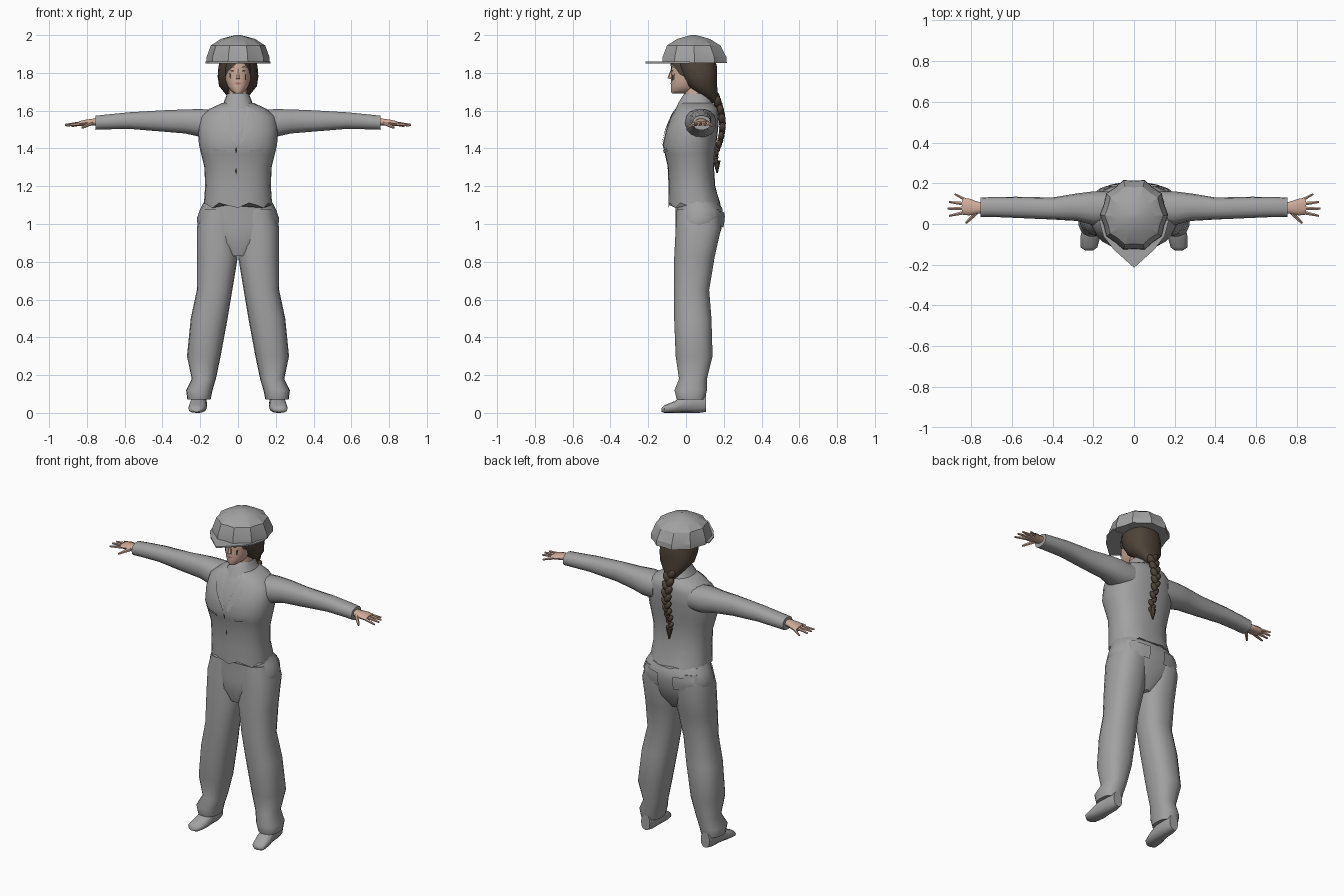
import bpy, bmesh, math
from mathutils import Vector, Matrix
from mathutils.bvhtree import BVHTree

if "Cube" in bpy.data.objects:
    bpy.data.objects.remove(bpy.data.objects["Cube"])


def material(name, colour):
    mat = bpy.data.materials.new(name)
    mat.use_nodes = True
    mat.diffuse_color = (*colour, 1)
    mat.node_tree.nodes["Principled BSDF"].inputs["Base Color"].default_value = (*colour, 1)
    return mat


CLOTH = material("grey cloth", (0.36, 0.36, 0.36))
SKIN = material("skin", (0.62, 0.41, 0.32))
HAIR = material("dark brown hair", (0.075, 0.056, 0.04))
LIPS = material("lips", (0.46, 0.2, 0.17))
DARK = material("dark details", (0.04, 0.035, 0.03))


def finish(name, bm, mat, angle=50):
    bmesh.ops.recalc_face_normals(bm, faces=bm.faces)
    mesh = bpy.data.meshes.new(name)
    bm.to_mesh(mesh)
    bm.free()
    mesh.materials.append(mat)
    obj = bpy.data.objects.new(name, mesh)
    bpy.context.collection.objects.link(obj)
    for other in bpy.context.selected_objects:
        other.select_set(False)
    obj.select_set(True)
    bpy.context.view_layer.objects.active = obj
    bpy.ops.object.shade_smooth_by_angle(angle=math.radians(angle))
    return obj


def add_loft(bm, rows, axis="z", sides=18, square=0.85, side=1, pleat=0.0, caps=True):
    """Each row: position on the axis, then low and high extents on the other two."""
    def power(value):
        return math.copysign(abs(value) ** square, value)
    rings = []
    for t, a0, a1, b0, b1 in rows:
        ring = []
        for i in range(sides):
            turn = math.tau * i / sides
            size = 1 - pleat * (i % 2)
            a = (a0 + a1) / 2 + (a1 - a0) / 2 * power(math.cos(turn)) * size
            b = (b0 + b1) / 2 + (b1 - b0) / 2 * power(math.sin(turn)) * size
            x, y, z = {"z": (a, b, t), "x": (t, a, b), "y": (a, t, b)}[axis]
            ring.append(bm.verts.new((x * side, y, z)))
        rings.append(ring)
    for low, high in zip(rings, rings[1:]):
        for i in range(sides):
            j = (i + 1) % sides
            bm.faces.new((low[i], low[j], high[j], high[i]))
    if caps:
        bm.faces.new(rings[0])
        bm.faces.new(rings[-1])
    return rings


def loft(name, mat, rows, angle=50, **options):
    bm = bmesh.new()
    add_loft(bm, rows, **options)
    return finish(name, bm, mat, angle)


def even(rows):
    """Rows of height, half width, front and back, centred on x."""
    return [(z, -w, w, y0, y1) for z, w, y0, y1 in rows]


def add_rod(bm, start, end, r0, r1, sides=6):
    start, end = Vector(start), Vector(end)
    way = end - start
    place = Matrix.Translation((start + end) / 2) @ way.to_track_quat("Z", "Y").to_matrix().to_4x4()
    bmesh.ops.create_cone(bm, cap_ends=True, segments=sides, radius1=r0, radius2=r1,
                          depth=way.length, matrix=place)


def patch(name, target, outline, mat, front=True, lift=0.004, cuts=3):
    """Lay a thin outlined sheet on the front or back of another part."""
    tree = BVHTree.FromPolygons([v.co for v in target.data.vertices],
                                [p.vertices[:] for p in target.data.polygons])
    bm = bmesh.new()
    bm.faces.new([bm.verts.new((x, 0, z)) for x, z in outline])
    bmesh.ops.triangulate(bm, faces=bm.faces)
    bmesh.ops.subdivide_edges(bm, edges=bm.edges, cuts=cuts, use_grid_fill=True)
    way = Vector((0, 1 if front else -1, 0))
    for v in bm.verts:
        hit = tree.ray_cast(v.co - way, way)[0] or tree.find_nearest(v.co - way * 0.1)[0]
        v.co = hit - way * lift
    return finish(name, bm, mat)


# Jacket body with a ragged hem
bm = bmesh.new()
rings = add_loft(bm, even([
    (1.1, 0.182, -0.092, 0.185), (1.2, 0.174, -0.093, 0.155), (1.3, 0.178, -0.096, 0.148),
    (1.37, 0.195, -0.112, 0.153), (1.42, 0.207, -0.124, 0.16), (1.5, 0.212, -0.105, 0.17),
    (1.57, 0.2, -0.078, 0.174), (1.61, 0.15, -0.055, 0.168), (1.64, 0.085, -0.035, 0.14)]),
    sides=24)
for i, vert in enumerate(rings[0]):
    vert.co.z += (-0.015, 0.012, 0.0)[i % 3]
jacket = finish("jacket", bm, CLOTH)
loft("collar", CLOTH, even([(1.6, 0.11, -0.06, 0.16), (1.645, 0.075, -0.04, 0.14),
                            (1.69, 0.058, -0.01, 0.12)]), caps=False)

# Trousers
seat = loft("trouser_seat", CLOTH, even([
    (0.83, 0.05, -0.04, 0.12), (0.9, 0.15, -0.058, 0.165), (0.97, 0.212, -0.058, 0.188),
    (1.03, 0.218, -0.057, 0.198), (1.08, 0.2, -0.058, 0.195), (1.14, 0.168, -0.06, 0.155)]))
leg_rows = [
    (0.07, 0.145, 0.268, -0.05, 0.1), (0.12, 0.135, 0.275, -0.062, 0.112),
    (0.18, 0.117, 0.245, -0.038, 0.112), (0.3, 0.092, 0.27, -0.056, 0.142),
    (0.5, 0.055, 0.25, -0.064, 0.136), (0.65, 0.03, 0.218, -0.066, 0.124),
    (0.82, 0.002, 0.218, -0.064, 0.152), (0.98, 0.0, 0.218, -0.056, 0.188),
    (1.08, 0.01, 0.19, -0.05, 0.18)]
shoe_rows = [
    (-0.13, 0.2, 0.24, 0.005, 0.025), (-0.115, 0.18, 0.262, 0.0, 0.04),
    (-0.06, 0.165, 0.262, 0.0, 0.062), (0.0, 0.165, 0.25, 0.0, 0.1),
    (0.07, 0.165, 0.245, 0.0, 0.11), (0.105, 0.175, 0.235, 0.005, 0.1)]
arm_rows = [
    (0.12, 0.0, 0.16, 1.46, 1.605), (0.2, -0.005, 0.16, 1.46, 1.61),
    (0.28, 0.015, 0.15, 1.478, 1.608), (0.4, 0.022, 0.13, 1.488, 1.603),
    (0.58, 0.03, 0.134, 1.503, 1.592), (0.7, 0.035, 0.132, 1.5, 1.58),
    (0.755, 0.035, 0.13, 1.498, 1.574)]
palm_rows = [
    (0.72, 0.055, 0.105, 1.522, 1.56), (0.77, 0.05, 0.11, 1.522, 1.558),
    (0.81, 0.042, 0.125, 1.52, 1.552), (0.845, 0.046, 0.128, 1.518, 1.544)]
fingers = [((0.775, 0.055, 1.535), (0.825, 0.005, 1.51), 0.012),
           ((0.84, 0.055, 1.53), (0.908, 0.04, 1.522), 0.01),
           ((0.84, 0.077, 1.532), (0.915, 0.075, 1.525), 0.01),
           ((0.84, 0.1, 1.532), (0.908, 0.108, 1.525), 0.01),
           ((0.83, 0.12, 1.53), (0.88, 0.147, 1.518), 0.009)]

# Limbs and paired details
for side, label in ((1, "left"), (-1, "right")):
    loft(label + "_trouser_leg", CLOTH, leg_rows, side=side)
    loft(label + "_shoe", CLOTH, shoe_rows, axis="y", side=side, sides=12)
    loft(label + "_sleeve", CLOTH, arm_rows, axis="x", side=side, sides=14)
    bm = bmesh.new()
    add_loft(bm, palm_rows, axis="x", side=side, sides=10)
    for start, end, radius in fingers:
        flip = Vector((side, 1, 1))
        add_rod(bm, flip * Vector(start), flip * Vector(end), radius, radius * 0.55)
    finish(label + "_hand", bm, SKIN)

    def mirrored(points):
        return [(x * side, z) for x, z in points]
    patch(label + "_lapel", jacket, mirrored(
        [(0.05, 1.63), (0.1, 1.59), (0.085, 1.53), (0.012, 1.42), (0.012, 1.46)]), CLOTH, lift=0.007)
    patch(label + "_chest_pocket", jacket, mirrored(
        [(0.06, 1.39), (0.13, 1.4), (0.13, 1.385), (0.06, 1.375)]), CLOTH, lift=0.007)
    patch(label + "_back_pocket", seat, mirrored(
        [(0.05, 1.06), (0.17, 1.07), (0.17, 0.99), (0.05, 0.98)]), CLOTH, front=False, lift=0.01)
for z in (1.39, 1.28):
    patch("button", jacket, [(-0.016, z), (-0.01, z + 0.02), (-0.004, z), (-0.01, z - 0.02)], DARK)

# Head and face
loft("neck", SKIN, even([(1.6, 0.055, 0.0, 0.11), (1.73, 0.048, -0.01, 0.1)]))
head = loft("head", SKIN, even([
    (1.692, 0.02, -0.075, 0.01), (1.705, 0.04, -0.08, 0.05), (1.73, 0.056, -0.08, 0.09),
    (1.76, 0.066, -0.08, 0.11), (1.8, 0.071, -0.078, 0.13), (1.84, 0.072, -0.08, 0.14),
    (1.9, 0.06, -0.06, 0.12)]), sides=24, square=0.9)
bm = bmesh.new()
add_rod(bm, (0, -0.086, 1.768), (0, -0.074, 1.822), 0.013, 0.005)
finish("nose", bm, SKIN)
patch("mouth", head, [(-0.022, 1.745), (0, 1.752), (0.022, 1.745), (0, 1.736)], LIPS, lift=0.003)
for side, label in ((1, "left"), (-1, "right")):
    patch(label + "_eye", head, [(side * x, z) for x, z in (
        (0.018, 1.81), (0.03, 1.816), (0.042, 1.811), (0.03, 1.806))], DARK, lift=0.003)
    patch(label + "_eyebrow", head, [(side * x, z) for x, z in (
        (0.014, 1.828), (0.032, 1.836), (0.048, 1.829), (0.032, 1.83))], HAIR, lift=0.003)

# Hair, swept fringe and braid
loft("hair", HAIR, even([
    (1.64, 0.025, 0.12, 0.17), (1.69, 0.068, 0.06, 0.168), (1.73, 0.1, 0.005, 0.166),
    (1.78, 0.108, -0.025, 0.166), (1.83, 0.104, -0.045, 0.166), (1.89, 0.09, -0.06, 0.15)]))
patch("right_fringe", head, [(0.015, 1.87), (-0.07, 1.87), (-0.071, 1.77), (-0.05, 1.81)],
      HAIR, lift=0.006)
patch("left_fringe", head, [(0.015, 1.87), (0.07, 1.87), (0.071, 1.76), (0.054, 1.82)],
      HAIR, lift=0.006)
bm = bmesh.new()
steps = 16
for i in range(steps):
    f = i / (steps - 1)
    y = 0.158 + 0.035 * math.sin(math.pi * min(1, f * 1.15))
    side = 1 if i % 2 else -1
    size = 0.031 - 0.013 * f
    place = (Matrix.Translation((side * size * 0.4, y, 1.67 - 0.34 * f))
             @ Matrix.Rotation(side * 0.6, 4, "Y")
             @ Matrix.Diagonal((size * 0.72, size * 0.72, size * 1.15, 1)))
    bmesh.ops.create_uvsphere(bm, u_segments=8, v_segments=6, radius=1, matrix=place)
add_rod(bm, (0, 0.163, 1.335), (0, 0.165, 1.27), 0.02, 0.004)
finish("braid", bm, HAIR)

# Pleated cap with a pointed brim
loft("cap_crown", CLOTH, even([
    (1.855, 0.12, -0.1, 0.16), (1.853, 0.168, -0.135, 0.225), (1.885, 0.166, -0.132, 0.222),
    (1.945, 0.144, -0.108, 0.19), (1.98, 0.09, -0.05, 0.13), (2.0, 0.015, 0.025, 0.055)]),
    angle=20, sides=20, square=1, pleat=0.07)
bm = bmesh.new()
half = [(0.172, 0.02), (0.15, -0.06), (0.1, -0.125)]
outline = half + [(0, -0.215)] + [(-x, y) for x, y in reversed(half)]
brim = bm.faces.new([bm.verts.new((x, y, 1.851)) for x, y in outline])
top = bmesh.ops.extrude_face_region(bm, geom=[brim])["geom"]
for v in top:
    if isinstance(v, bmesh.types.BMVert):
        v.co.z += 0.008
finish("cap_brim", bm, CLOTH, 20)
